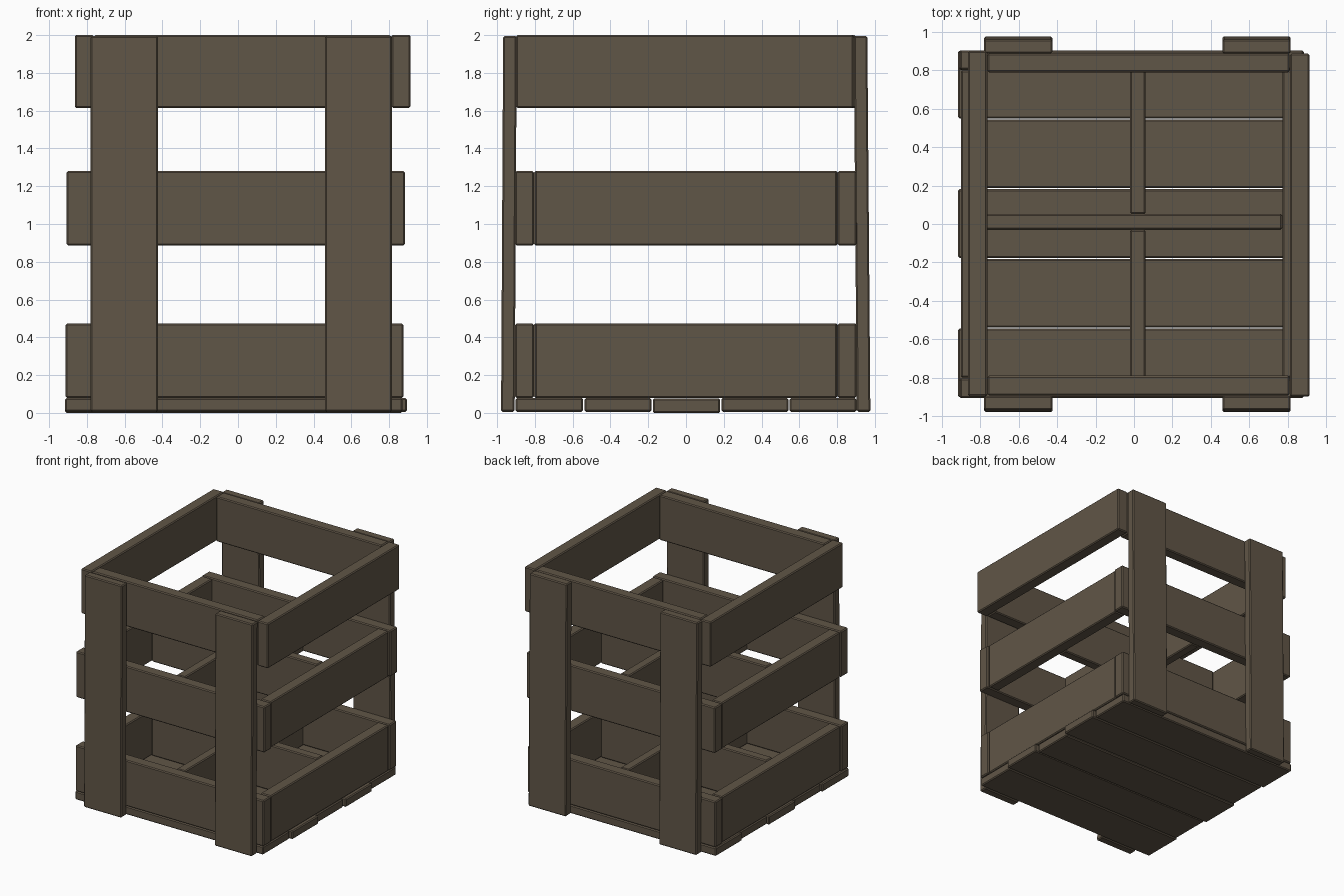
import bpy, bmesh
from mathutils import Vector

if "Cube" in bpy.data.objects:
    bpy.data.objects.remove(bpy.data.objects["Cube"])

wood = bpy.data.materials.new("weathered brown wood")
wood.diffuse_color = (0.118, 0.092, 0.063, 1)
wood.use_nodes = True
wood.node_tree.nodes["Principled BSDF"].inputs["Base Color"].default_value = wood.diffuse_color


def board(name, x, y, z, lean=0.0, bevel=0.008):
    """Plank spanning the given ranges; lean shifts its upper end in y."""
    bm = bmesh.new()
    bmesh.ops.create_cube(bm, size=1)
    for v in bm.verts:
        top = v.co.z > 0
        v.co = Vector([(r[0] + r[1]) / 2 + c * (r[1] - r[0])
                       for r, c in zip((x, y, z), v.co)])
        if top:
            v.co.y += lean
    bmesh.ops.bevel(bm, geom=bm.edges[:], offset=bevel, segments=1, affect='EDGES')
    me = bpy.data.meshes.new(name)
    bm.to_mesh(me)
    bm.free()
    me.materials.append(wood)
    ob = bpy.data.objects.new(name, me)
    bpy.context.collection.objects.link(ob)
    return ob


# floor planks, alternately shifted sideways
edges = [-0.905, -0.541, -0.179, 0.184, 0.546, 0.905]
for i in range(5):
    x = (-0.916, 0.87) if i % 2 == 0 else (-0.90, 0.895)
    z = (0.0, 0.076) if i == 2 else (0.006, 0.078)
    board(f"floor_plank_{i + 1}", x, (edges[i] + 0.003, edges[i + 1] - 0.003), z)

# lower and middle rows: long front and back slats, side slats between them
for row, z, x in (("lower", (0.08, 0.473), (-0.912, 0.876)),
                  ("middle", (0.887, 1.28), (-0.907, 0.884))):
    board(f"{row}_front_slat", x, (-0.905, -0.805), z)
    board(f"{row}_back_slat", x, (0.803, 0.903), z)
    board(f"{row}_left_slat", (-0.902, -0.802), (-0.80, 0.80), z)
    board(f"{row}_right_slat", (0.772, 0.872), (-0.80, 0.80), z)
    # crossed dividers that make four compartments
    board(f"{row}_long_divider", (-0.80, 0.772), (-0.03, 0.053), z)
    board(f"{row}_front_divider", (-0.02, 0.061), (-0.805, -0.03), z)
    board(f"{row}_back_divider", (-0.02, 0.061), (0.053, 0.803), z)

# upper row: long side slats, front and back slats between them
z = (1.615, 2.0)
board("upper_front_slat", (-0.762, 0.81), (-0.892, -0.79), z)
board("upper_back_slat", (-0.762, 0.81), (0.79, 0.888), z)
board("upper_left_slat", (-0.864, -0.764), (-0.897, 0.90), z)
board("upper_right_slat", (0.812, 0.914), (-0.899, 0.887), z)

# upright posts, leaning slightly inward
for side, x in (("left", (-0.781, -0.424)), ("right", (0.46, 0.816))):
    board(f"front_{side}_post", x, (-0.979, -0.907), (0.006, 1.995), 0.011)
    board(f"back_{side}_post", x, (0.904, 0.976), (0.006, 1.995), -0.016)
